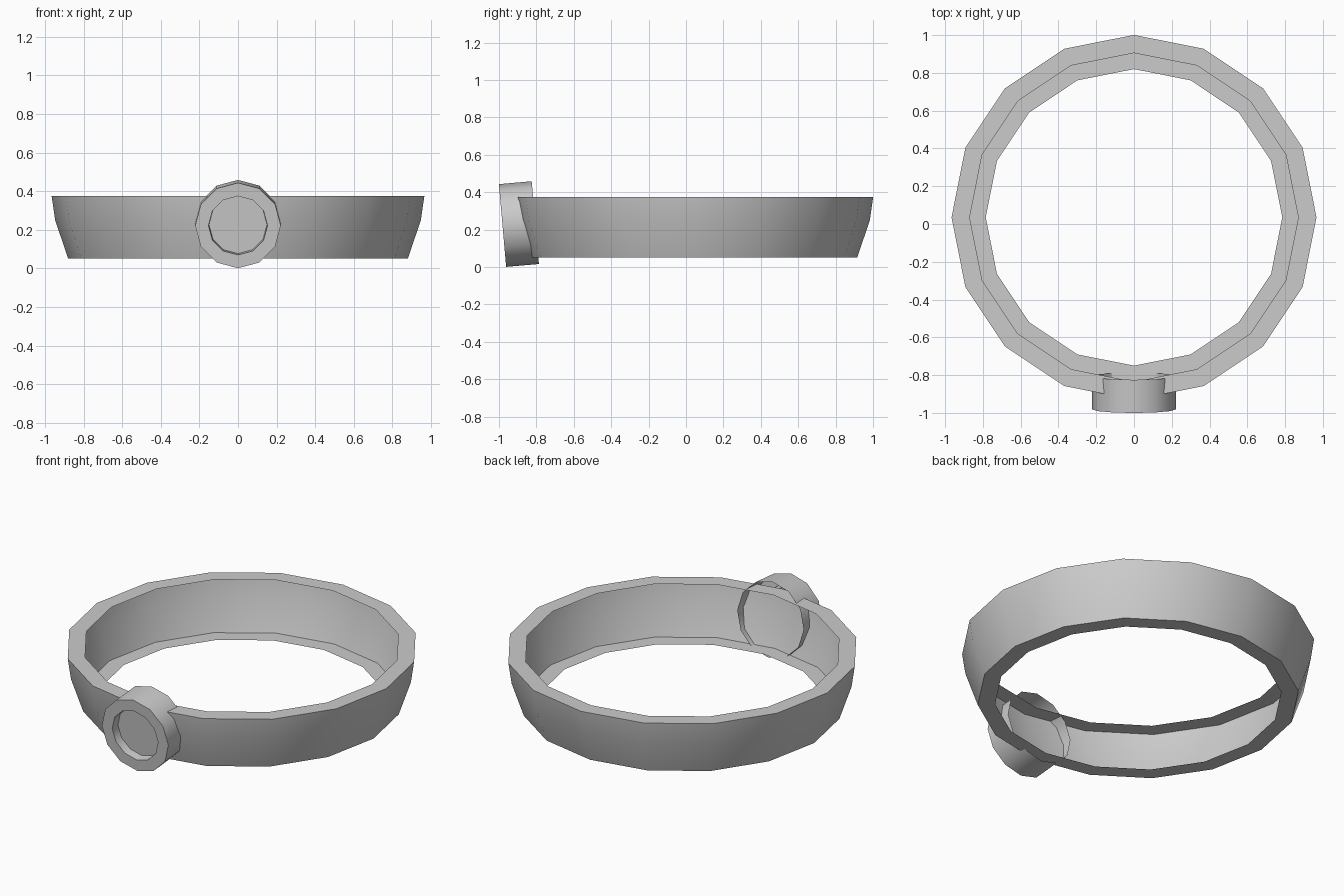
import bpy
import bmesh
from math import cos, sin, radians, tau
from mathutils import Matrix

cube = bpy.data.objects.get("Cube")
if cube:
    bpy.data.objects.remove(cube, do_unlink=True)

grey = bpy.data.materials.new("light_grey")
grey.use_nodes = True
grey.diffuse_color = (0.6, 0.6, 0.6, 1)
grey.node_tree.nodes["Principled BSDF"].inputs["Base Color"].default_value = (0.6, 0.6, 0.6, 1)


def lathe(name, profile, sides, matrix, cap_end=False):
    """Turn a (radius, height) profile around z, then place it."""
    bm = bmesh.new()
    rings = []
    for radius, height in profile:
        rings.append([bm.verts.new((radius * cos(tau * i / sides),
                                    radius * sin(tau * i / sides), height))
                      for i in range(sides)])
    for low, high in zip(rings, rings[1:]):
        for i in range(sides):
            j = (i + 1) % sides
            bm.faces.new((low[i], low[j], high[j], high[i]))
    if cap_end:
        bm.faces.new(rings[-1])
    bm.transform(matrix)
    mesh = bpy.data.meshes.new(name)
    bm.to_mesh(mesh)
    bm.free()
    mesh.materials.append(grey)
    obj = bpy.data.objects.new(name, mesh)
    bpy.context.collection.objects.link(obj)
    bpy.ops.object.select_all(action="DESELECT")
    obj.select_set(True)
    bpy.context.view_layer.objects.active = obj
    bpy.ops.object.shade_smooth_by_angle(angle=radians(40))


# Flared band: a thin shell with flat flanges turned inward at bottom and top
band_profile = [(0.785, 0.05), (0.88, 0.05), (0.948, 0.25), (0.966, 0.375), (0.87, 0.375)]
lathe("band", band_profile, 16, Matrix.Translation((0, 0.035, 0)))

# Round setting: open at the back, with a recessed front, tilted slightly down
setting_profile = [(0.222, -0.176), (0.222, 0), (0.153, 0), (0.15, -0.05)]
placement = Matrix.Translation((0, -0.981, 0.222)) @ Matrix.Rotation(radians(95), 4, "X")
lathe("front_setting", setting_profile, 12, placement, cap_end=True)
